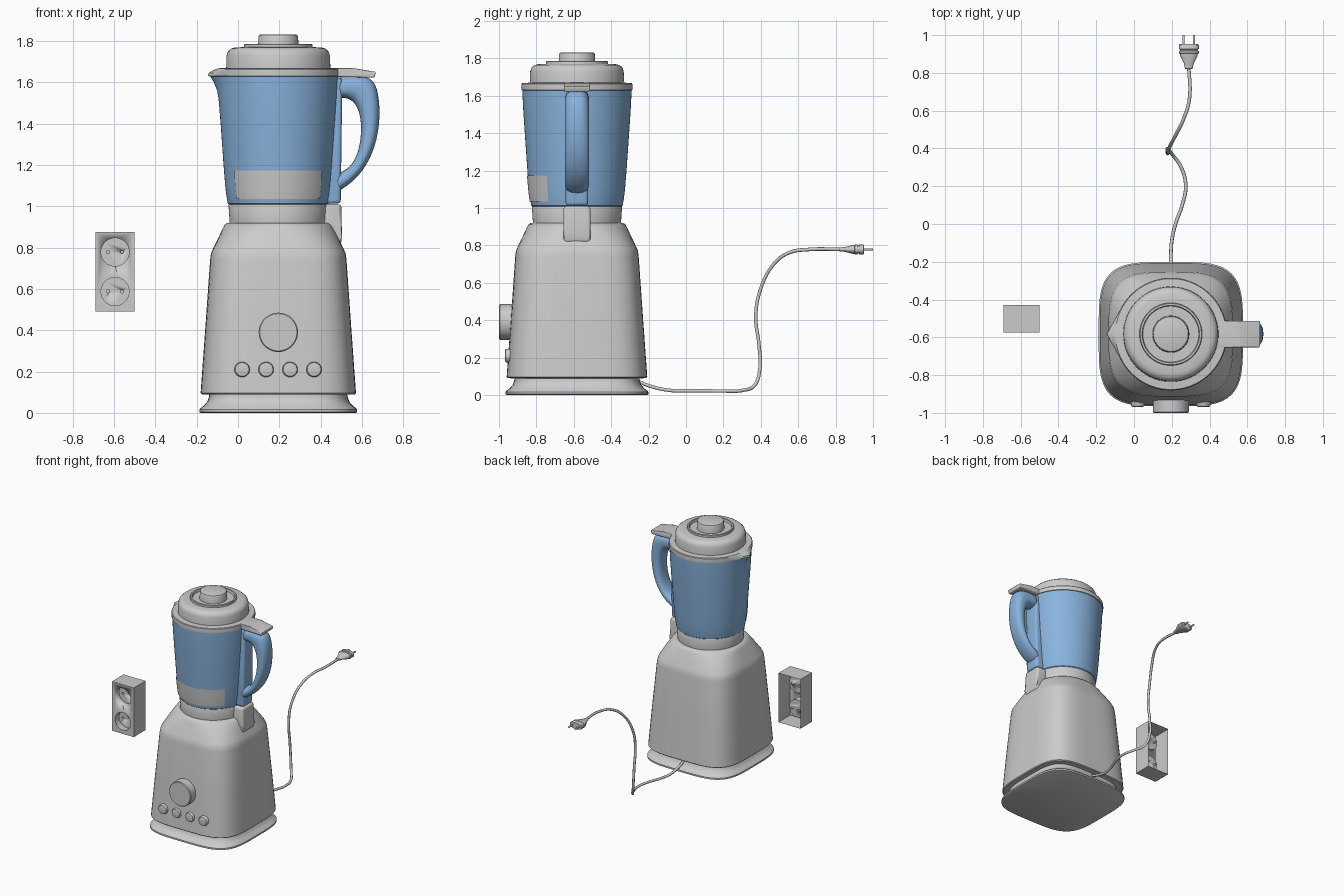
import bpy, bmesh
from math import cos, sin, pi, acos, radians
from mathutils import Matrix

if "Cube" in bpy.data.objects:
    bpy.data.objects.remove(bpy.data.objects["Cube"])

CX, CY = 0.195, -0.583          # axis of the appliance
blue = bpy.data.materials.new("jug_blue")
blue.diffuse_color = (0.25, 0.45, 0.72, 1)
blue.use_nodes = True
blue.node_tree.nodes["Principled BSDF"].inputs["Base Color"].default_value = blue.diffuse_color


def finish(bm, name, mat=None, angle=35):
    bmesh.ops.recalc_face_normals(bm, faces=bm.faces)
    me = bpy.data.meshes.new(name)
    bm.to_mesh(me)
    bm.free()
    ob = bpy.data.objects.new(name, me)
    bpy.context.collection.objects.link(ob)
    if mat:
        me.materials.append(mat)
    bpy.ops.object.select_all(action='DESELECT')
    ob.select_set(True)
    bpy.context.view_layer.objects.active = ob
    bpy.ops.object.shade_smooth_by_angle(angle=radians(angle))
    return ob


def skin(bm, rings):
    for a, b in zip(rings, rings[1:]):
        n = len(a)
        for i in range(n):
            bm.faces.new((a[i], a[(i + 1) % n], b[(i + 1) % n], b[i]))
    bm.faces.new(rings[0][::-1])
    bm.faces.new(rings[-1])


# Stack of superellipse sections (z, half size, exponent, spout reach)
def loft(name, sections, mat=None, seg=96, angle=35, matrix=None):
    bm = bmesh.new()
    rings = []
    for z, h, n, *spout in sections:
        ring = []
        for i in range(seg):
            t = 2 * pi * i / seg
            r = h / (abs(cos(t)) ** n + abs(sin(t)) ** n) ** (1 / n)
            if spout and spout[0] > h:
                a, d = acos(h / spout[0]), abs(t - pi)
                if d < a:
                    r = h / cos(a - d)
            ring.append(bm.verts.new((r * cos(t), r * sin(t), z)))
        rings.append(ring)
    skin(bm, rings)
    bm.transform(matrix or Matrix.Translation((CX, CY, 0)))
    return finish(bm, name, mat, angle)


# XZ outline extruded symmetrically in y, with rounded edges
def prism(name, outline, half, bevel, mat=None):
    bm = bmesh.new()
    rings = [[bm.verts.new((x, CY + s * half, z)) for x, z in outline] for s in (-1, 1)]
    skin(bm, rings)
    bmesh.ops.bevel(bm, geom=bm.edges[:], offset=bevel, segments=4, profile=0.5, affect='EDGES')
    return finish(bm, name, mat)


# Matrices that turn a z-axis loft towards the back (+y) or the front (-y)
def backward(x, y, z, flat=1):
    return Matrix.Translation((x, y, z)) @ Matrix.Rotation(-pi / 2, 4, 'X') @ Matrix.Diagonal((1, flat, 1, 1))


def forward(x, y, z):
    return Matrix.Translation((x, y, z)) @ Matrix.Rotation(pi / 2, 4, 'X')


# Motor base
loft("foot", [(0, .374, 4), (.004, .382, 4), (.016, .382, 4), (.022, .377, 4), (.035, .36, 4),
              (.055, .343, 4), (.08, .335, 4), (.1, .335, 4)])
loft("motor_body", [(.088, .33, 4), (.09, .37, 4), (.096, .376, 4), (.11, .375, 4), (.4, .354, 3.9),
                    (.74, .33, 3.6), (.77, .326, 3.5), (.79, .318, 3.4), (.85, .289, 2.9),
                    (.895, .268, 2.4), (.91, .26, 2.2), (.918, .25, 2), (.92, .236, 2)])
loft("collar", [(.9, .236, 2), (.93, .236, 2), (1.004, .241, 2), (1.01, .238, 2)])
prism("collar_handle_mount", [(.36, .8), (.497, .81), (.503, .85), (.5, 1.01), (.36, 1.01)], .072, .018)

# Control knob and buttons
loft("control_knob", [(-.08, .095, 2), (-.006, .095, 2), (0, .09, 2)], seg=48, matrix=forward(CX, -1, .39))
for i in range(4):
    loft(f"button_{i + 1}", [(-.04, .037, 2), (-.008, .037, 2), (-.002, .033, 2), (0, .027, 2)],
         seg=32, matrix=forward(.02 + .116 * i, -.968, .21))

# Jug with spout
loft("jug", [(1.005, .236, 2), (1.012, .244, 2), (1.05, .251, 2), (1.1, .257, 2), (1.2, .265, 2),
             (1.4, .279, 2), (1.52, .287, 2, .289), (1.56, .289, 2, .296), (1.6, .291, 2, .312),
             (1.635, .292, 2, .333)], blue)
prism("jug_handle_rib", [(.38, 1.012), (.497, 1.012), (.505, 1.62), (.38, 1.62)], .06, .018, blue)

# Handle swept between inner and outer curves
inner = [(.47, 1.525), (.515, 1.527), (.555, 1.515), (.588, 1.465), (.6, 1.38), (.588, 1.27), (.55, 1.195), (.51, 1.168), (.46, 1.15)]
outer = [(.47, 1.63), (.56, 1.632), (.662, 1.625), (.684, 1.51), (.686, 1.41), (.665, 1.285), (.605, 1.165), (.52, 1.09), (.46, 1.06)]
bm = bmesh.new()
rings = []
for (xi, zi), (xo, zo) in zip(inner, outer):
    ring = []
    for i in range(12):
        c, s = cos(2 * pi * i / 12), sin(2 * pi * i / 12)
        r = 1.03 / (abs(c) ** 3 + abs(s) ** 3) ** (1 / 3)
        k = .5 + .5 * r * c
        ring.append(bm.verts.new((xi + (xo - xi) * k, CY + .064 * r * s, zi + (zo - zi) * k)))
    rings.append(ring)
skin(bm, rings)
handle = finish(bm, "jug_handle", blue, 80)
handle.modifiers.new("smooth", 'SUBSURF').levels = 2
handle.modifiers["smooth"].render_levels = 2

# Label panel wrapped on the jug front
bm = bmesh.new()
rows = [[bm.verts.new((CX + r * sin(a), CY - r * cos(a), z))
         for a in [radians(-53 + 106 * i / 32) for i in range(33)]]
        for z, r in ((1.035, .253), (1.05, .255), (1.1, .261), (1.172, .267))]
for a, b in zip(rows, rows[1:]):
    for i in range(32):
        bm.faces.new((a[i], a[i + 1], b[i + 1], b[i]))
finish(bm, "label_panel")

# Lid with spout cover, tab and centre cap
loft("lid", [(1.627, .285, 2, .33), (1.63, .297, 2, .34), (1.645, .298, 2, .338), (1.662, .297, 2, .305),
             (1.667, .293, 2), (1.67, .252, 2), (1.73, .25, 2), (1.75, .243, 2), (1.763, .228, 2),
             (1.768, .21, 2), (1.77, .166, 2), (1.782, .165, 2), (1.785, .162, 2), (1.785, .152, 2),
             (1.768, .148, 2), (1.768, .1, 2)])
loft("lid_cap", [(1.76, .098, 2), (1.82, .096, 2), (1.828, .092, 2), (1.831, .084, 2)], seg=64)
prism("lid_tab", [(.42, 1.628), (.66, 1.622), (.668, 1.65), (.56, 1.668), (.42, 1.67)], .07, .006)

# Power cord
path = [(.195, -.27, .08), (.195, -.2, .05), (.2, -.09, .025), (.22, 0, .022), (.255, .1, .022),
        (.274, .2, .021), (.25, .3, .024), (.205, .365, .05), (.18, .395, .14), (.176, .39, .27),
        (.178, .373, .42), (.185, .4, .57), (.22, .47, .7), (.26, .55, .76), (.293, .66, .778), (.29, .84, .778)]
cu = bpy.data.curves.new("power_cord", 'CURVE')
cu.dimensions = '3D'
cu.bevel_depth, cu.bevel_resolution, cu.resolution_u, cu.use_fill_caps = .0095, 3, 8, True
sp = cu.splines.new('BEZIER')
sp.bezier_points.add(len(path) - 1)
for p, co in zip(sp.bezier_points, path):
    p.co = co
    p.handle_left_type = p.handle_right_type = 'AUTO'
bpy.context.collection.objects.link(bpy.data.objects.new("power_cord", cu))

# Plug and pins
loft("plug", [(0, .016, 2), (.002, .02, 2), (.03, .026, 2), (.07, .046, 2.3), (.082, .048, 2.5),
              (.084, .053, 2.5), (.096, .053, 2.5), (.098, .046, 2.5), (.104, .046, 2.5),
              (.106, .053, 2.5), (.128, .053, 2.5), (.132, .048, 2.5)],
     seg=32, matrix=backward(.29, .82, .778, .5))
for s in (-1, 1):
    loft(f"plug_pin_{'left' if s < 0 else 'right'}", [(0, .006, 2), (.057, .006, 2), (.06, .004, 2)],
         seg=16, matrix=backward(.29 + s * .028, .94, .778))

# Double wall socket: open-backed box with round recesses and pin holes
bm = bmesh.new()
bmesh.ops.create_cube(bm, size=1, matrix=Matrix.Translation((-.595, -.5025, .6825))
                      @ Matrix.Diagonal((.19, .145, .385, 1)))
socket = finish(bm, "wall_socket")
for z in (.778, .587):
    for x, r, depth in ((-.595, .068, .05), (-.629, .008, .075), (-.561, .008, .075)):
        cut = loft("socket_cutter", [(-depth, r, 2), (.02, r, 2)], seg=48 if r > .02 else 12,
                   matrix=forward(x, -.575, z))
        cut.hide_render = True
        mod = socket.modifiers.new("recess", 'BOOLEAN')
        mod.operation, mod.solver, mod.object = 'DIFFERENCE', 'EXACT', cut
        bpy.context.view_layer.objects.active = socket
        bpy.ops.object.modifier_apply(modifier=mod.name)
        bpy.data.objects.remove(cut)
bm = bmesh.new()
bm.from_mesh(socket.data)
back = [f for f in bm.faces if all(v.co.y > -.435 for v in f.verts)]
bmesh.ops.delete(bm, geom=back, context='FACES')
bm.to_mesh(socket.data)
bm.free()
